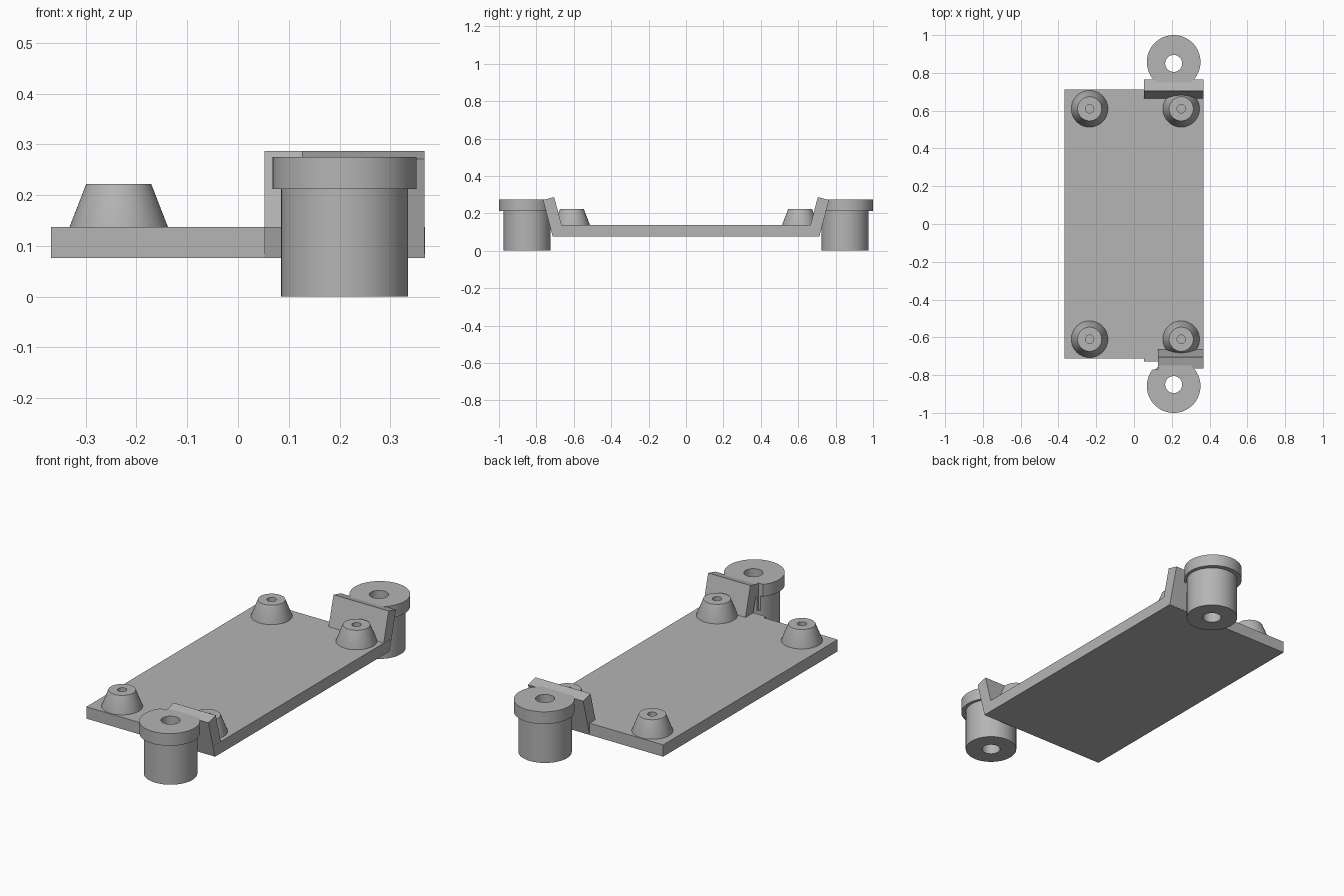
import bpy, bmesh, math

cube = bpy.data.objects.get("Cube")
if cube:
    bpy.data.objects.remove(cube, do_unlink=True)

GREY = (0.46, 0.46, 0.46, 1)
grey = bpy.data.materials.new("plain grey")
grey.use_nodes = True
grey.diffuse_color = GREY
grey.node_tree.nodes["Principled BSDF"].inputs["Base Color"].default_value = GREY


def finish(name, bm, smooth=False):
    bmesh.ops.recalc_face_normals(bm, faces=bm.faces)
    mesh = bpy.data.meshes.new(name)
    bm.to_mesh(mesh)
    bm.free()
    mesh.materials.append(grey)
    obj = bpy.data.objects.new(name, mesh)
    bpy.context.collection.objects.link(obj)
    bpy.ops.object.select_all(action="DESELECT")
    obj.select_set(True)
    bpy.context.view_layer.objects.active = obj
    if smooth:
        bpy.ops.object.shade_smooth_by_angle(angle=math.radians(30))
    return obj


def prism(name, profile, x0, x1):
    """Extrude a (y, z) outline along x."""
    bm = bmesh.new()
    face = bm.faces.new([bm.verts.new((x0, y, z)) for y, z in profile])
    new = bmesh.ops.extrude_face_region(bm, geom=[face])["geom"]
    verts = [v for v in new if isinstance(v, bmesh.types.BMVert)]
    bmesh.ops.translate(bm, verts=verts, vec=(x1 - x0, 0, 0))
    return finish(name, bm)


def box_outline(y0, y1, z0, z1):
    return [(y0, z0), (y1, z0), (y1, z1), (y0, z1)]


def lathe(name, cx, cy, profile, closed, n=64):
    """Stack rings of (radius, height, y shift) around a vertical axis."""
    bm = bmesh.new()
    rings = []
    for r, z, dy in profile:
        angles = [math.tau * i / n for i in range(n)]
        rings.append([bm.verts.new((cx + r * math.cos(a), cy + dy + r * math.sin(a), z))
                      for a in angles])
    pairs = list(zip(rings, rings[1:]))
    if closed:
        pairs.append((rings[-1], rings[0]))
    else:
        bm.faces.new(rings[0])
        bm.faces.new(rings[-1])
    for a, b in pairs:
        for i in range(n):
            j = (i + 1) % n
            bm.faces.new((a[i], a[j], b[j], b[i]))
    return finish(name, bm, smooth=True)


# Base plate
PLATE_Z, PLATE_TOP = 0.076, 0.137
EDGE = 0.368
prism("base_plate", box_outline(-0.712, 0.712, PLATE_Z, PLATE_TOP), -EDGE, EDGE)

for side, end in ((-1, "front"), (1, "back")):
    # Tapered standoffs with blind screw holes
    for cx, hand in ((-0.235, "right"), (0.25, "left")):
        lathe(f"{end}_{hand}_standoff", cx, side * 0.61,
              [(0.097, PLATE_TOP - 0.003, 0), (0.097, PLATE_TOP, 0), (0.064, 0.222, 0),
               (0.022, 0.222, 0), (0.022, 0.15, 0)], closed=False)

    # Leaning bracket rising from the plate edge
    outline = [(0.713, 0.077), (0.765, 0.271), (0.705, 0.287), (0.649, 0.077)]
    bracket = prism(f"{end}_bracket", [(side * y, z) for y, z in outline], 0.052, EDGE - 0.001)

    # Hollow post with a wider, slightly offset cap
    shift = side * 0.008
    post = lathe(f"{end}_post", 0.21, side * 0.85,
                 [(0.045, 0, 0), (0.125, 0, 0), (0.125, 0.212, 0), (0.142, 0.212, shift),
                  (0.142, 0.275, shift), (0.045, 0.275, 0)], closed=True)

    # Clearance notch through the front bracket and cap
    if side < 0:
        cutter = prism("notch_cutter", box_outline(-0.77, -0.5, PLATE_TOP, 0.4), 0, 0.126)
        cutter.hide_render = True
        for obj in (bracket, post):
            mod = obj.modifiers.new("notch", "BOOLEAN")
            mod.operation = "DIFFERENCE"
            mod.solver = "EXACT"
            mod.object = cutter
            bpy.context.view_layer.objects.active = obj
            bpy.ops.object.modifier_apply(modifier=mod.name)
        bpy.data.objects.remove(cutter, do_unlink=True)
